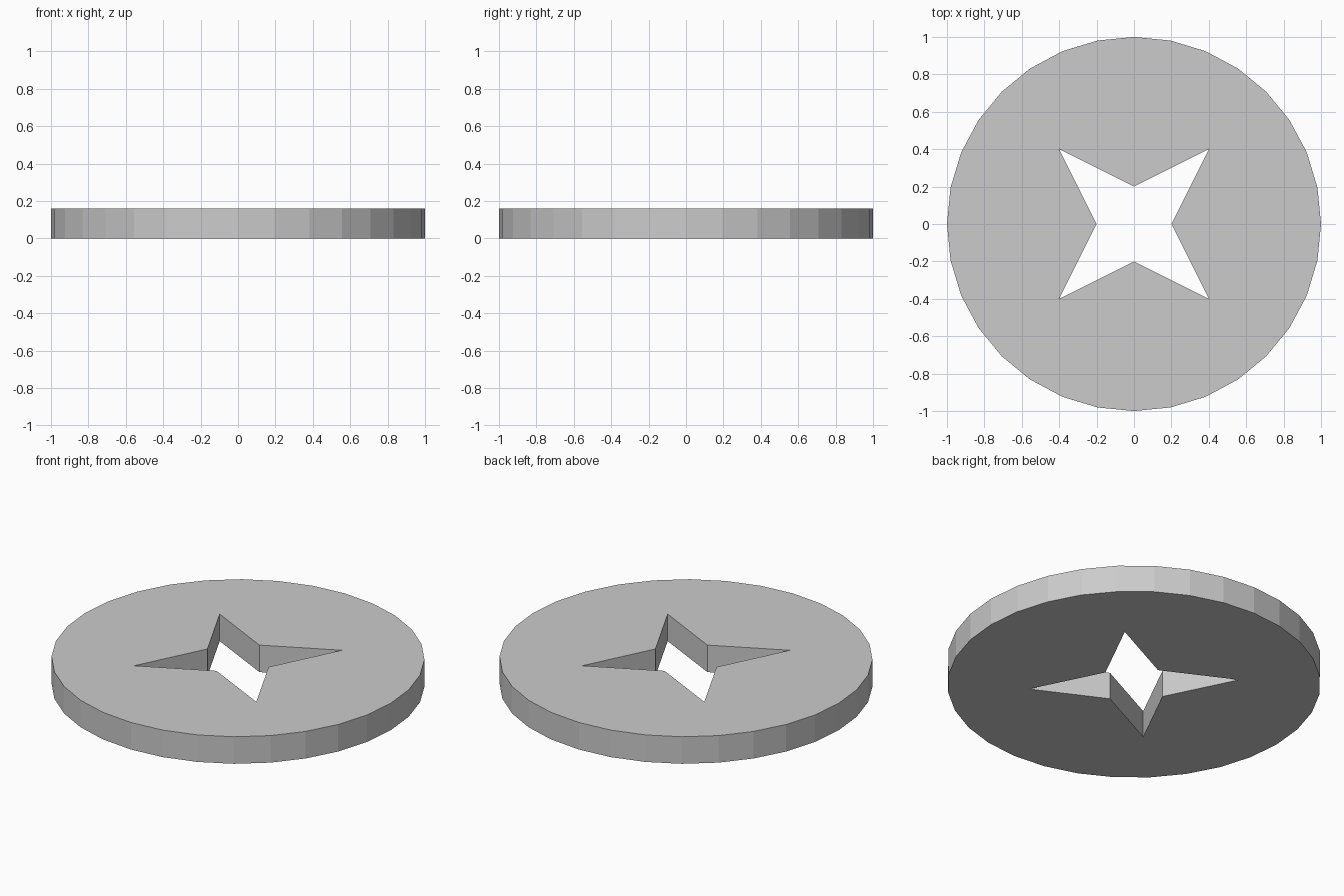
import bpy, bmesh
from math import cos, sin, pi, sqrt

if "Cube" in bpy.data.objects:
    bpy.data.objects.remove(bpy.data.objects["Cube"])

SIDES, POINTS = 32, 4
RADIUS, HEIGHT = 1.0, 0.16
TIP, NOTCH = 0.4 * sqrt(2), 0.2

bm = bmesh.new()


def ring(radii):
    n = len(radii)
    return [bm.verts.new((r * cos(2 * pi * i / n), r * sin(2 * pi * i / n), 0))
            for i, r in enumerate(radii)]


# Disc outline and four-pointed star hole
outer = ring([RADIUS] * SIDES)
star = ring([NOTCH, TIP] * POINTS)

# One flat convex panel between each star edge and the rim
step = SIDES // len(star)
for i in range(len(star)):
    rim = [outer[(i * step + k) % SIDES] for k in range(step + 1)]
    bm.faces.new([star[i]] + rim + [star[(i + 1) % len(star)]])

# Thickness, keeping the underside closed
base = bm.faces[:]
top = bmesh.ops.extrude_face_region(bm, geom=base, use_keep_orig=True)["geom"]
bmesh.ops.translate(bm, vec=(0, 0, HEIGHT),
                    verts=[g for g in top if isinstance(g, bmesh.types.BMVert)])
bmesh.ops.recalc_face_normals(bm, faces=bm.faces[:])

mesh = bpy.data.meshes.new("star_hole_disc")
bm.to_mesh(mesh)
bm.free()
disc = bpy.data.objects.new("star_hole_disc", mesh)
bpy.context.collection.objects.link(disc)
